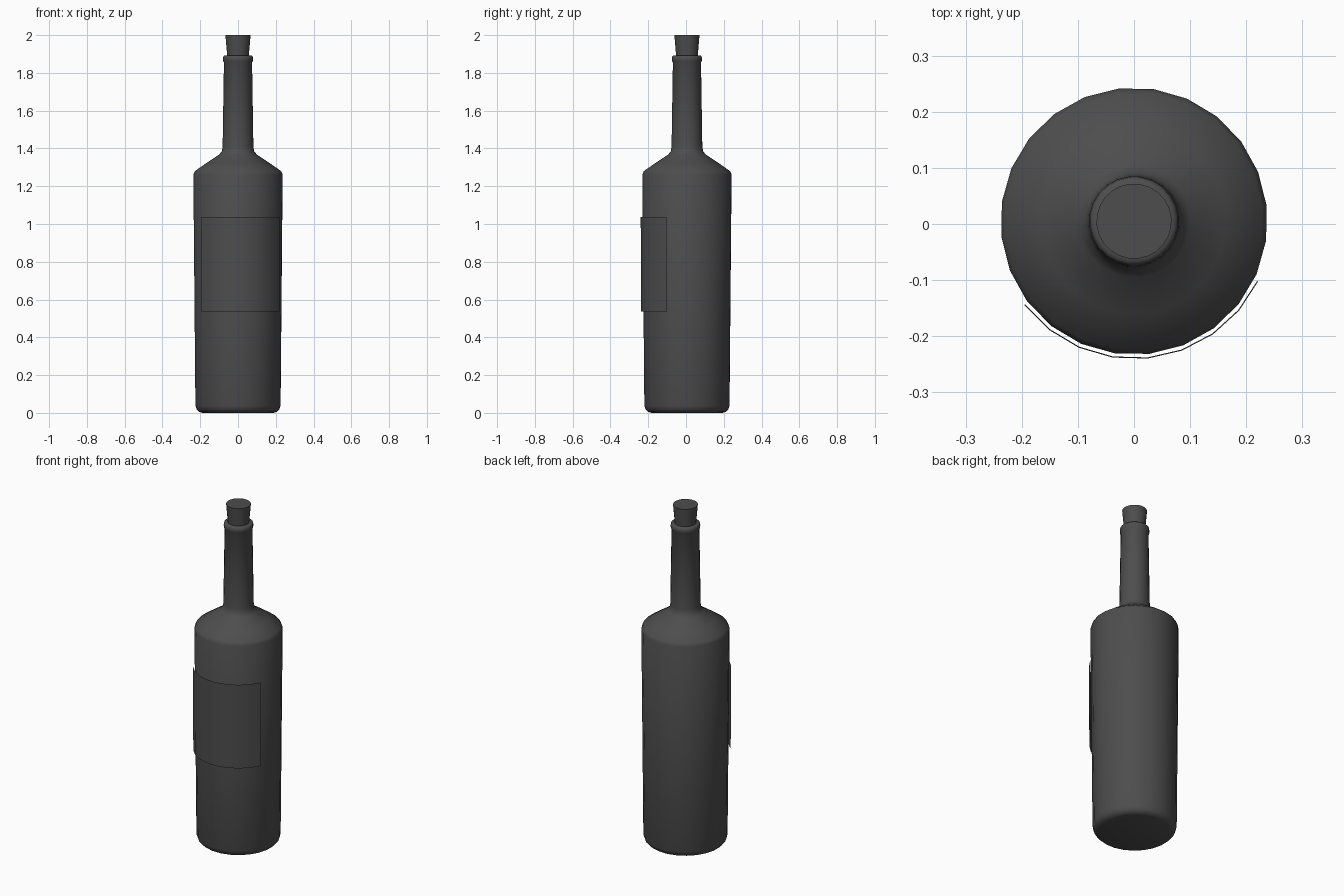
import bpy, math

if "Cube" in bpy.data.objects:
    bpy.data.objects.remove(bpy.data.objects["Cube"])

SIDES = 24
TURN = math.radians(6.6)
CENTRE_Y = 0.005

# Dark charcoal shared by every part
dark = bpy.data.materials.new("dark_glass")
dark.diffuse_color = (0.075, 0.075, 0.075, 1)
dark.use_nodes = True
dark.node_tree.nodes["Principled BSDF"].inputs["Base Color"].default_value = dark.diffuse_color


def finish(name, verts, faces, angle):
    mesh = bpy.data.meshes.new(name)
    mesh.from_pydata(verts, [], faces)
    mesh.update()
    mesh.materials.append(dark)
    obj = bpy.data.objects.new(name, mesh)
    bpy.context.collection.objects.link(obj)
    obj.location = (0, CENTRE_Y, 0)
    bpy.ops.object.select_all(action='DESELECT')
    obj.select_set(True)
    bpy.context.view_layer.objects.active = obj
    bpy.ops.object.shade_smooth_by_angle(angle=math.radians(angle))
    return obj


def lathe(name, profile, angle=50):
    """Spin (radius, z) points, listed bottom to top, and cap both ends."""
    n = SIDES
    verts = [(r * math.cos(TURN + math.tau * i / n), r * math.sin(TURN + math.tau * i / n), z)
             for r, z in profile for i in range(n)]
    faces = [(k * n + i, k * n + (i + 1) % n, (k + 1) * n + (i + 1) % n, (k + 1) * n + i)
             for k in range(len(profile) - 1) for i in range(n)]
    last = (len(profile) - 1) * n
    faces += [tuple(reversed(range(n))), tuple(range(last, last + n))]
    return finish(name, verts, faces, angle)


# Bottle body, shoulder, neck and rolled lip
lathe("bottle", [
    (0.190, 0.0), (0.208, 0.006), (0.220, 0.018), (0.227, 0.038),
    (0.238, 1.262), (0.230, 1.280), (0.165, 1.325), (0.100, 1.368),
    (0.086, 1.385), (0.082, 1.41), (0.075, 1.855),
    (0.079, 1.862), (0.080, 1.875), (0.078, 1.888), (0.071, 1.893), (0.052, 1.893)])

# Tapered cork stopper
lathe("cork", [(0.055, 1.86), (0.067, 2.0)])

# Thin curved label standing just off the front of the glass
SEGMENTS = 8
verts = []
for r, z in ((0.244, 0.538), (0.246, 1.036)):
    for i in range(SEGMENTS + 1):
        a = math.radians(217.3 + 14.6 * i)
        verts.append((r * math.cos(a), r * math.sin(a), z))
m = SEGMENTS + 1
finish("label", verts, [(i, i + 1, m + i + 1, m + i) for i in range(SEGMENTS)], 50)
